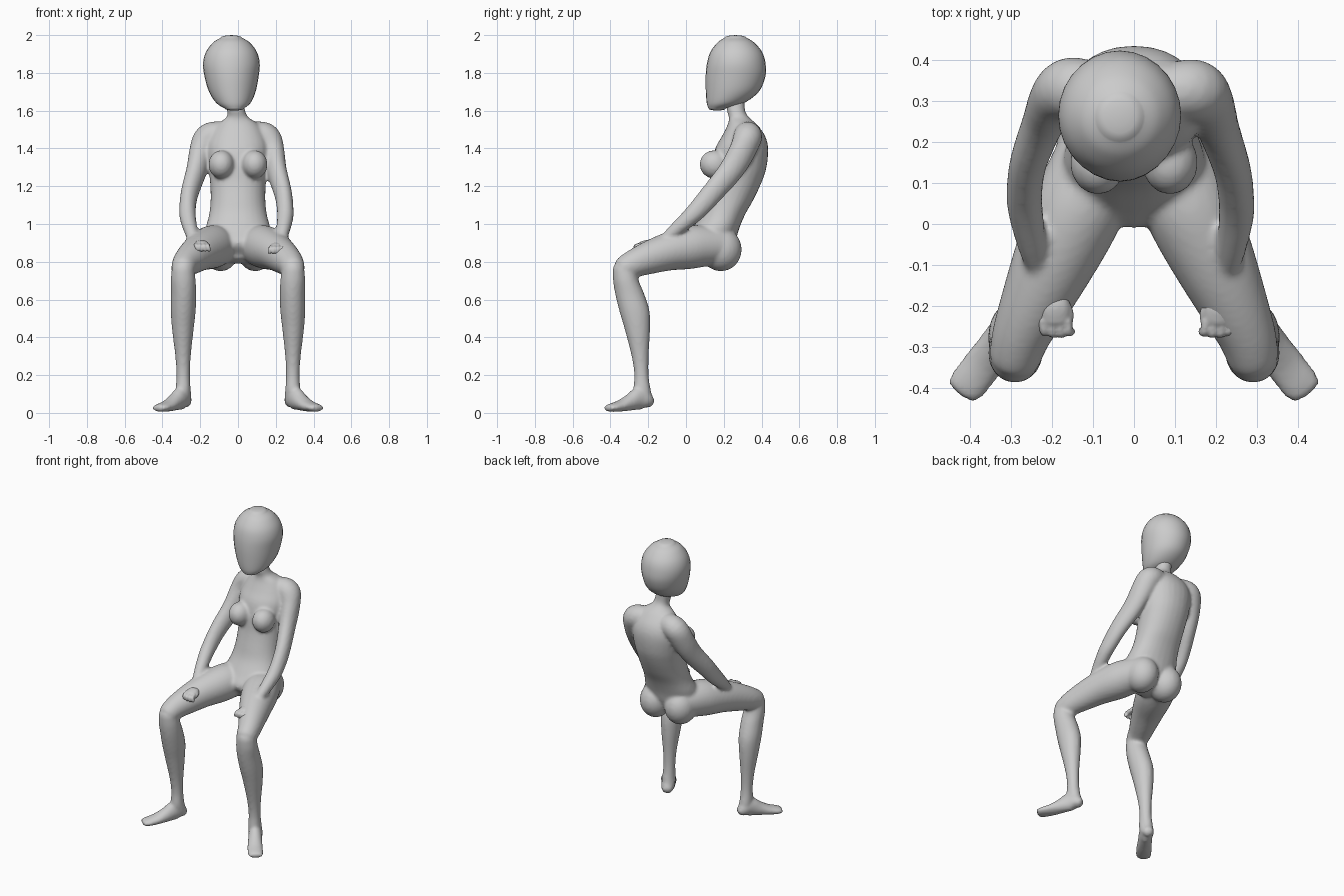
import bpy, bmesh, math
from mathutils import Vector, Matrix

SIDES = 28


def spline(rows, steps=5):
    """Smoothly interpolate control rows (x, y, z, half width, half depth)."""
    out, n = [], len(rows)
    for i in range(n - 1):
        p = [rows[max(0, min(n - 1, i + k))] for k in (-1, 0, 1, 2)]
        for s in range(steps):
            t = s / steps
            out.append([0.5 * (2*b + (c - a)*t + (2*a - 5*b + 4*c - d)*t*t + (3*b - a - 3*c + d)*t**3)
                        for a, b, c, d in zip(*p)])
    return out + [list(rows[-1])]


def loft(bm, rows, side=1, flat=False, cap=0.8, power=1.0):
    """Skin elliptical sections along a path, with domed ends."""
    rows = spline(rows)
    pts = [Vector((r[0] * side, r[1], r[2])) for r in rows]
    n, sections = len(rows), []
    for i, r in enumerate(rows):
        t = (pts[min(i + 1, n - 1)] - pts[max(i - 1, 0)]).normalized()
        if flat:
            t = Vector((0, 0, 1 if pts[-1].z > pts[0].z else -1))
            u, v = Vector((1, 0, 0)), Vector((0, 1, 0))
        else:
            u = t.cross(Vector((0, 0, 1))).normalized()
            v = u.cross(t)
        section = (pts[i], t, u, v, r[3], r[4])
        dome = [math.radians(a) for a in (25, 48, 68, 84)]
        h = cap * min(r[3], r[4])
        domes = lambda sg: [(pts[i] + t * sg * h * math.sin(a), t, u, v,
                             r[3] * math.cos(a), r[4] * math.cos(a)) for a in dome]
        if i == 0:
            sections += domes(-1)[::-1]
        sections.append(section)
        if i == n - 1:
            sections += domes(1)
    sp = lambda c: math.copysign(abs(c) ** power, c)
    rings = [[bm.verts.new(c + u * a * sp(math.cos(k * math.tau / SIDES)) + v * b * sp(math.sin(k * math.tau / SIDES)))
              for k in range(SIDES)] for c, t, u, v, a, b in sections]
    faces = [bm.faces.new((p[k], p[(k + 1) % SIDES], q[(k + 1) % SIDES], q[k]))
             for p, q in zip(rings, rings[1:]) for k in range(SIDES)]
    faces += [bm.faces.new(rings[0]), bm.faces.new(rings[-1])]
    bmesh.ops.recalc_face_normals(bm, faces=faces)


def ball(bm, centre, radii, tilt=0):
    m = Matrix.Translation(centre) @ Matrix.Rotation(tilt, 4, 'X') @ Matrix.Diagonal((*radii, 1))
    bmesh.ops.create_uvsphere(bm, u_segments=28, v_segments=18, radius=1, matrix=m)


def finish(bm, name, voxel=None, smooth=6):
    mesh = bpy.data.meshes.new(name)
    bm.to_mesh(mesh)
    bm.free()
    ob = bpy.data.objects.new(name, mesh)
    bpy.context.collection.objects.link(ob)
    for p in mesh.polygons:
        p.use_smooth = True
    if voxel:
        r = ob.modifiers.new("fuse", 'REMESH')
        r.mode, r.voxel_size, r.use_smooth_shade = 'VOXEL', voxel, True
        s = ob.modifiers.new("soften", 'SMOOTH')
        s.factor, s.iterations = 0.5, smooth
    return ob


# Torso and neck
body = bmesh.new()
loft(body, [(0, .13, .84, .11, .10), (0, .125, .90, .165, .135), (0, .155, .97, .172, .125),
            (0, .195, 1.05, .153, .118), (0, .23, 1.13, .145, .128), (0, .262, 1.22, .148, .138),
            (0, .28, 1.30, .157, .146), (0, .295, 1.40, .165, .14), (0, .305, 1.47, .145, .112),
            (0, .297, 1.53, .105, .075), (-.003, .28, 1.565, .058, .053), (-.01, .265, 1.60, .048, .048),
            (-.025, .26, 1.67, .05, .05)], flat=True, cap=.5, power=.93)

# Limbs, chest and seat on both sides
arm = [(.10, .325, 1.475, .07, .07), (.15, .325, 1.455, .076, .076), (.182, .295, 1.38, .062, .072),
       (.205, .235, 1.28, .052, .066), (.238, .14, 1.165, .046, .058), (.249, .075, 1.09, .044, .053),
       (.25, .02, 1.035, .043, .046), (.238, -.06, .965, .036, .036), (.222, -.13, .905, .028, .025),
       (.208, -.18, .885, .026, .02)]
thigh = [(.09, .17, .885, .10, .10), (.125, .07, .882, .112, .112), (.155, 0, .872, .112, .112),
         (.20, -.10, .852, .10, .10), (.245, -.20, .82, .084, .087), (.275, -.27, .793, .072, .075),
         (.29, -.322, .768, .064, .066)]
shin = [(.291, -.326, .76, .060, .062), (.29, -.318, .70, .066, .068), (.288, -.298, .63, .067, .077),
        (.29, -.273, .54, .066, .080), (.292, -.257, .44, .057, .067), (.291, -.243, .30, .041, .045),
        (.29, -.236, .20, .036, .038), (.29, -.232, .12, .040, .046), (.283, -.215, .07, .038, .042)]
foot = [(.276, -.195, .057, .034, .032), (.287, -.213, .068, .040, .048), (.305, -.25, .075, .042, .06),
        (.335, -.295, .056, .044, .045), (.37, -.345, .038, .048, .031), (.405, -.39, .028, .048, .023),
        (.418, -.407, .026, .043, .019)]
for s in (1, -1):
    # the left elbow sits slightly wider and further back
    bend = lambda i: (0.018 if s < 0 else 0) * math.sin(math.pi * i / (len(arm) - 1))
    loft(body, [(x + bend(i), y + bend(i), z, a, b) for i, (x, y, z, a, b) in enumerate(arm)], s)
    loft(body, thigh, s)
    loft(body, shin, s, flat=True)
    loft(body, foot, s, cap=.7)
    ball(body, (.088 * s, .15, 1.315), (.068, .078, .075), -.25)
    ball(body, (.092 * s, .185, .865), (.098, .11, .115))
finish(body, "body", .01, 5)

# Head
head = bmesh.new()
loft(head, [(-.02, .165, 1.612, .05, .046), (-.024, .208, 1.64, .09, .098), (-.03, .245, 1.70, .123, .14),
            (-.034, .262, 1.78, .143, .158), (-.035, .266, 1.85, .15, .155), (-.035, .266, 1.91, .135, .137),
            (-.035, .264, 1.96, .098, .098), (-.035, .262, 1.985, .058, .06)], flat=True, cap=.25)
finish(head, "head")

# Half-closed hands resting on the thighs
for s, name, lift in ((1, "right_side_hand", 0), (-1, "left_side_hand", .012)):
    hand = bmesh.new()
    dx = 0 if s > 0 else -.013
    loft(hand, [(.21 + dx, -.16, .875 + lift, .026, .018), (.207 + dx, -.20, .884 + lift, .036, .02),
                (.205 + dx, -.235, .876 + lift, .037, .019)], s)
    for k in range(4):
        x, y = .236 - .02 * k + dx, -.235 - .005 * math.sin(k)
        loft(hand, [(x, y, .878 + lift, .011, .012), (x - .004, y - .028, .868 + lift, .011, .012),
                    (x - .01, y - .026, .850 + lift, .010, .010)], s)
    loft(hand, [(.185 + dx, -.19, .88 + lift, .013, .013), (.172 + dx, -.22, .872 + lift, .012, .013),
                (.175 + dx, -.25, .862 + lift, .010, .010)], s)
    finish(hand, name, .005, 3)
